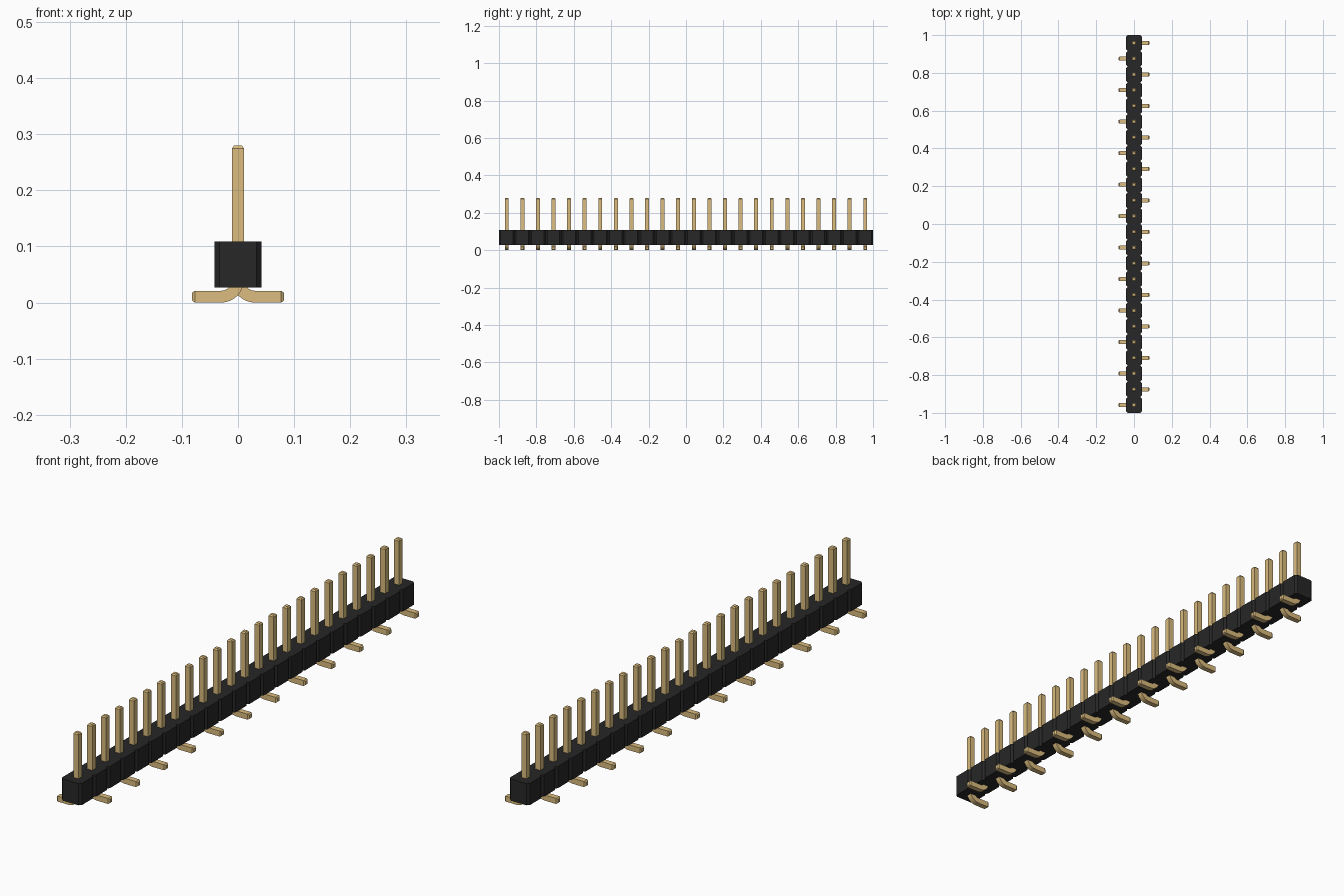
import bpy, bmesh
from math import sin, cos, pi
from mathutils import Vector

cube = bpy.data.objects.get("Cube")
if cube:
    bpy.data.objects.remove(cube, do_unlink=True)

COUNT = 24
PITCH = 2 / COUNT
HALF = PITCH / 2          # half width of one housing cell
CUT = 0.0085              # corner chamfer of a cell
BASE, TOP = 0.027, 0.109  # housing heights
PIN = 0.0105              # half thickness of a pin
TIP = 0.28                # pin height
BEND = 0.03               # centre-line radius of the bend
REACH = 0.082             # how far a foot sticks out


def material(name, color):
    m = bpy.data.materials.new(name)
    m.use_nodes = True
    m.diffuse_color = color
    m.node_tree.nodes["Principled BSDF"].inputs["Base Color"].default_value = color
    return m


def make_object(name, bm, mat):
    bmesh.ops.recalc_face_normals(bm, faces=bm.faces)
    mesh = bpy.data.meshes.new(name)
    bm.to_mesh(mesh)
    bm.free()
    mesh.materials.append(mat)
    obj = bpy.data.objects.new(name, mesh)
    bpy.context.collection.objects.link(obj)
    return obj


black = material("black plastic", (0.02, 0.02, 0.02, 1))
gold = material("gold metal", (0.708, 0.504, 0.211, 1))

# Housing: notched outline of all cells, extruded upward
side = []
for i in range(COUNT):
    y = -1 + i * PITCH
    side += [(HALF - CUT, y), (HALF, y + CUT), (HALF, y + PITCH - CUT)]
side.append((HALF - CUT, 1))
outline = side + [(-x, y) for x, y in reversed(side)]
bm = bmesh.new()
floor = bm.faces.new([bm.verts.new((x, y, BASE)) for x, y in outline])
up = bmesh.ops.extrude_face_region(bm, geom=[floor])["geom"]
bmesh.ops.translate(bm, vec=(0, 0, TOP - BASE),
                    verts=[v for v in up if isinstance(v, bmesh.types.BMVert)])
make_object("housing", bm, black)


# Pin: square section swept from the tapered tip, round the bend, to the foot
def build_pin():
    taper = 0.005
    stations = [((0, TIP), 0, 0.65), ((0, TIP - taper), 0, 1)]
    for k in range(9):
        a = k / 8 * pi / 2
        stations.append(((BEND * (1 - cos(a)), PIN + BEND * (1 - sin(a))), a, 1))
    stations += [((REACH - taper, PIN), pi / 2, 1), ((REACH, PIN), pi / 2, 0.65)]
    bm = bmesh.new()
    rings = []
    for (x, z), a, scale in stations:
        across = Vector((cos(a), 0, sin(a))) * PIN * scale
        depth = Vector((0, PIN * scale, 0))
        centre = Vector((x, 0, z))
        rings.append([bm.verts.new(centre + across * s + depth * t)
                      for s, t in ((1, 1), (-1, 1), (-1, -1), (1, -1))])
    for r, q in zip(rings, rings[1:]):
        for j in range(4):
            k = (j + 1) % 4
            bm.faces.new((r[j], r[k], q[k], q[j]))
    bm.faces.new(rings[0])
    bm.faces.new(rings[-1])
    return make_object("pin", bm, gold)


# Row of pins, feet alternating left and right
pin = build_pin()
bpy.ops.object.select_all(action="DESELECT")
pin.select_set(True)
bpy.context.view_layer.objects.active = pin
bpy.ops.object.shade_smooth_by_angle(angle=pi / 9)
for i in range(COUNT):
    p = pin if i == 0 else pin.copy()
    if i:
        bpy.context.collection.objects.link(p)
    p.name = f"pin_{i + 1}"
    p.location.y = -1 + (i + 0.5) * PITCH
    p.rotation_euler.z = 0 if i % 2 else pi
